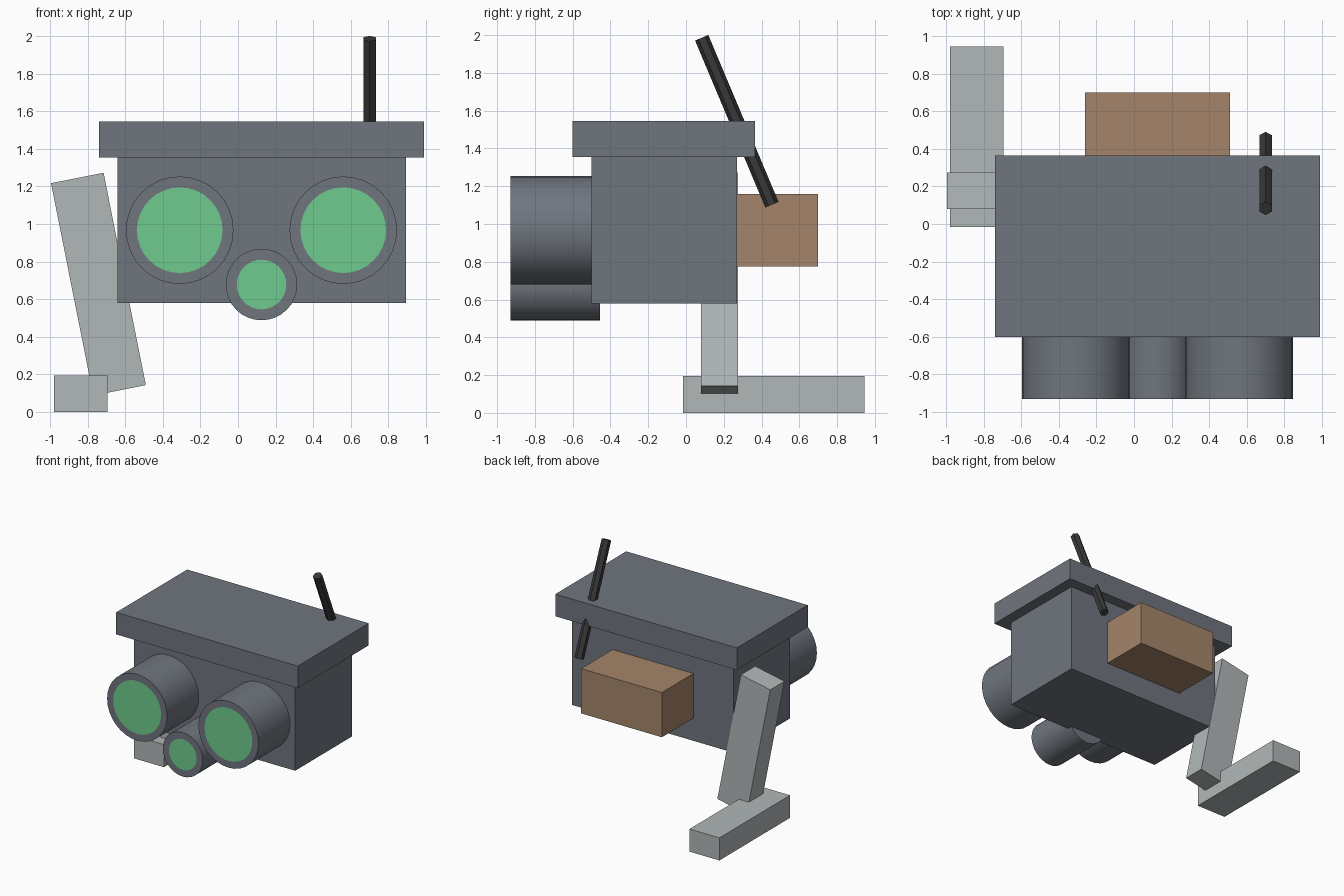
import bpy
import bmesh
from math import radians, atan2
from mathutils import Matrix, Vector

default = bpy.data.objects.get("Cube")
if default:
    bpy.data.objects.remove(default, do_unlink=True)


def material(name, rgb):
    mat = bpy.data.materials.new(name)
    mat.use_nodes = True
    colour = (*rgb, 1)
    mat.diffuse_color = colour
    mat.node_tree.nodes["Principled BSDF"].inputs["Base Color"].default_value = colour
    return mat


slate = material("slate grey", (0.162, 0.181, 0.212))
pale = material("pale grey", (0.44, 0.474, 0.479))
tan = material("tan brown", (0.376, 0.235, 0.144))
green = material("lens green", (0.159, 0.597, 0.27))
black = material("antenna black", (0.04, 0.04, 0.04))


def finish(name, bm, *mats):
    mesh = bpy.data.meshes.new(name)
    bm.normal_update()
    bm.to_mesh(mesh)
    bm.free()
    for mat in mats:
        mesh.materials.append(mat)
    obj = bpy.data.objects.new(name, mesh)
    bpy.context.collection.objects.link(obj)
    return obj


def box(name, low, high, mat, tilt=0):
    """Box between two corners, tilted about y through its centre."""
    low, high = Vector(low), Vector(high)
    bm = bmesh.new()
    bmesh.ops.create_cube(bm, size=1, matrix=Matrix.Diagonal((*(high - low), 1)))
    obj = finish(name, bm, mat)
    obj.location = (low + high) / 2
    obj.rotation_euler.y = radians(tilt)
    return obj


def lens(name, x, z, radius, glass):
    """Barrel along y with a flush green disc inset in its front cap."""
    front, back = -0.93, -0.455
    bm = bmesh.new()
    place = Matrix.Translation((x, (front + back) / 2, z)) @ Matrix.Rotation(radians(90), 4, "X")
    bmesh.ops.create_cone(bm, cap_ends=True, segments=32, radius1=radius,
                          radius2=radius, depth=back - front, matrix=place)
    bm.normal_update()
    cap = min(bm.faces, key=lambda f: f.normal.y)
    bmesh.ops.inset_region(bm, faces=[cap], thickness=radius - glass)
    cap.material_index = 1
    obj = finish(name, bm, slate, green)
    bpy.ops.object.select_all(action="DESELECT")
    obj.select_set(True)
    bpy.context.view_layer.objects.active = obj
    bpy.ops.object.shade_smooth_by_angle(angle=radians(30))


# Main housing, lid and rear pack
box("body", (-0.64, -0.5, 0.58), (0.895, 0.27, 1.355), slate)
box("lid", (-0.74, -0.6, 1.355), (0.99, 0.365, 1.545), slate)
box("rear_pack", (-0.26, 0.26, 0.775), (0.51, 0.70, 1.16), tan)

# Single tilted leg and its long foot
box("leg", (-0.885, 0.08, 0.104), (-0.6, 0.274, 1.256), pale, tilt=-11.25)
box("foot", (-0.98, -0.015, 0), (-0.695, 0.945, 0.195), pale)

# Three lens barrels
lens("right_lens", -0.31, 0.967, 0.286, 0.228)
lens("left_lens", 0.56, 0.967, 0.286, 0.228)
lens("lower_lens", 0.125, 0.678, 0.19, 0.132)

# Slanted six-sided antenna
bottom, top = Vector((0.7, 0.455, 1.102)), Vector((0.7, 0.083, 1.986))
axis = top - bottom
bm = bmesh.new()
bmesh.ops.create_cone(bm, cap_ends=True, segments=6, radius1=0.038,
                      radius2=0.038, depth=axis.length)
antenna = finish("antenna", bm, black)
antenna.location = (bottom + top) / 2
antenna.rotation_euler.x = atan2(-axis.y, axis.z)
